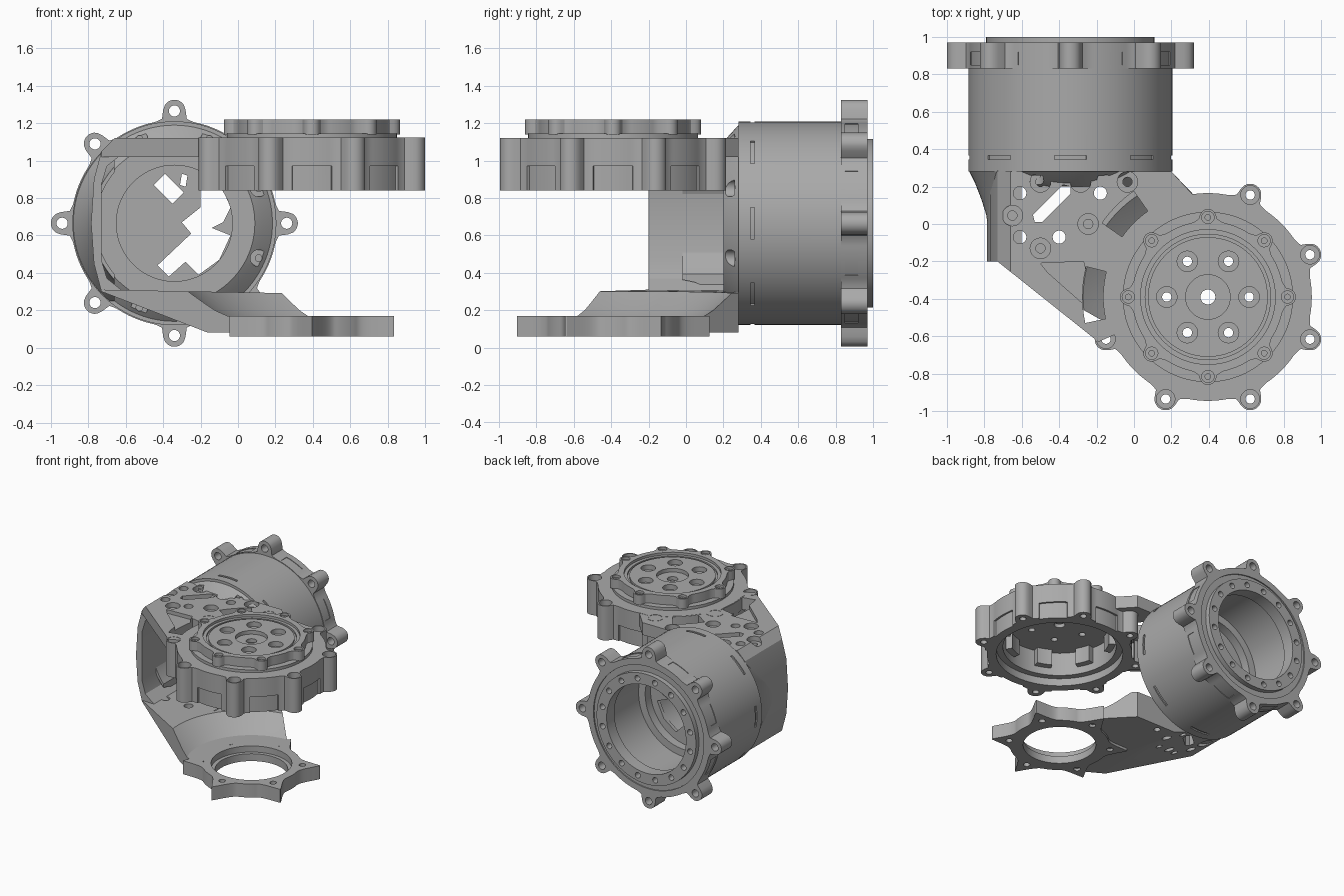
import bpy, bmesh
from math import sin, cos, pi, radians, sqrt

cube = bpy.data.objects.get("Cube")
if cube:
    bpy.data.objects.remove(cube)

grey = bpy.data.materials.new("machined_grey")
grey.use_nodes = True
tone = (0.4, 0.4, 0.4, 1)
grey.diffuse_color = tone
grey.node_tree.nodes["Principled BSDF"].inputs["Base Color"].default_value = tone

HUB = (0.395, -0.39)      # vertical joint axis
BARREL = (-0.34, 0.665)   # horizontal joint axis, as x and z


# ---- outlines ----
def circle(r, n=64):
    return [(r * cos(2 * pi * i / n), r * sin(2 * pi * i / n)) for i in range(n)]


def eared(base, reach, ear, count, phase, n=320):
    """Round outline with rounded screw ears and soft fillets."""
    pts, step = [], 2 * pi / count
    for i in range(n):
        a = 2 * pi * i / n
        d = abs((a - radians(phase) + step / 2) % step - step / 2)
        r = base + 1.2 * max(0, 2.2 * ear / reach - d) ** 2
        if reach * sin(d) < ear:
            r = max(r, reach * cos(d) + sqrt(ear ** 2 - (reach * sin(d)) ** 2))
        pts.append((r * cos(a), r * sin(a)))
    return pts


def sector(r0, r1, mid, half, n=8):
    angles = [radians(mid - half + 2 * half * i / n) for i in range(n + 1)]
    return ([(r1 * cos(a), r1 * sin(a)) for a in angles]
            + [(r0 * cos(a), r0 * sin(a)) for a in reversed(angles)])


def around(r, count, phase=0, at=(0, 0)):
    angles = [radians(phase + 360 * i / count) for i in range(count)]
    return [(at[0] + r * cos(a), at[1] + r * sin(a)) for a in angles]


# ---- solids: every piece is a loft of outlines along an axis ----
def loft(rings, axis="Z", at=(0, 0), closed=False):
    n = len(rings[0][0])
    verts = []
    for outline, h in rings:
        for u, v in outline:
            u, v = u + at[0], v + at[1]
            verts.append((u, v, h) if axis == "Z" else (u, h, v))
    faces, m = [], len(rings)
    for k in range(m if closed else m - 1):
        a, b = k * n, (k + 1) % m * n
        faces += [(a + i, a + (i + 1) % n, b + (i + 1) % n, b + i) for i in range(n)]
    if not closed:
        faces += [tuple(range(n)), tuple(range((m - 1) * n, m * n))]
    return verts, faces


def prism(outline, a, b, axis="Z", at=(0, 0)):
    return loft([(outline, a), (outline, b)], axis, at)


def lathe(profile, axis="Z", at=(0, 0), closed=False, n=64):
    return loft([(circle(r, n), h) for r, h in profile], axis, at, closed)


def screw(at, big, small, bottom, top, depth, axis="Z"):
    """Counterbored hole cutter, head side at top."""
    e = 0.01 if top > bottom else -0.01
    return lathe([(small, bottom), (small, top - depth), (big, top - depth), (big, top + e)],
                 axis, at, n=20)


def build(name, pieces):
    bm = bmesh.new()
    for verts, faces in pieces:
        vs = [bm.verts.new(v) for v in verts]
        for f in faces:
            bm.faces.new([vs[i] for i in f])
    bmesh.ops.recalc_face_normals(bm, faces=bm.faces)
    mesh = bpy.data.meshes.new(name)
    bm.to_mesh(mesh)
    bm.free()
    ob = bpy.data.objects.new(name, mesh)
    bpy.context.scene.collection.objects.link(ob)
    return ob


def part(name, pieces, *steps):
    """Build a part; each step is (operation, cutter pieces)."""
    ob = build(name, pieces)
    for op, cutters in steps:
        cutter = build("cutter", cutters)
        cutter.hide_render = True
        mod = ob.modifiers.new("cut", "BOOLEAN")
        mod.operation, mod.object, mod.solver = op, cutter, "EXACT"
        dg = bpy.context.evaluated_depsgraph_get()
        mesh = bpy.data.meshes.new_from_object(ob.evaluated_get(dg))
        ob.modifiers.clear()
        ob.data = mesh
        bpy.data.objects.remove(cutter)
    ob.data.name = name
    ob.data.materials.clear()
    ob.data.materials.append(grey)
    bpy.ops.object.select_all(action="DESELECT")
    ob.select_set(True)
    bpy.context.view_layer.objects.active = ob
    bpy.ops.object.shade_smooth_by_angle(angle=radians(30))
    return ob


CUT, KEEP = "DIFFERENCE", "INTERSECT"

# ---- horizontal barrel ----
part("barrel", [lathe([(.545, .28), (.545, .96), (.45, .96), (.45, 1), (.36, 1), (.36, .9), (.42, .9),
                       (.42, .5), (.36, .5), (.36, .4), (.31, .4), (.31, .28)],
                      "Y", BARREL, True, 96)],
     (CUT, [prism(sector(.535, .57, 45 * i, 9), .345, .365, "Y", BARREL) for i in range(8)]
      + [prism(circle(.023, 16), .95, 1.02, "Y", p) for p in around(.405, 16, 11, BARREL)]))

part("barrel_flange", [prism(eared(.55, .6, .06, 8, 0), .83, .97, "Y", BARREL)],
     (CUT, [prism(circle(.5), .8, 1.02, "Y", BARREL)]
      + [prism(circle(.03, 20), .8, 1.02, "Y", p) for p in around(.6, 8, 0, BARREL)]
      + [prism(sector(.535, .6, 22.5 + 45 * i, 8), .85, .92, "Y", BARREL) for i in range(8)]))

part("barrel_front_wall", [lathe([(.43, .2), (.47, .23), (.535, .29), (.31, .29), (.31, .2)],
                                 "Y", BARREL, True, 96)],
     (CUT, [screw(p, .045, .018, .32, .19, -.07, "Y") for p in around(.488, 8, 22.5, BARREL)]))

# flared web joining the side wall to the barrel
part("side_flare", [lathe([(.545, .29), (.51, .22), (.475, .13), (.45, .05), (.44, -.02),
                           (.42, -.02), (.42, .29)], "Y", BARREL, True, 96)],
     (KEEP, [prism([(-1, .25), (-.66, .25), (-.66, 1.08), (-1, 1.08)], -.1, .4, "Y")]))

# inner plate with irregular windows
part("inner_plate", [prism(circle(.38), .4, .43, "Y", BARREL)]
     + [prism(circle(.028, 16), .42, .5, "Y", p) for p in [(-.25, .81), (-.32, .595), (-.5, .87)]],
     (CUT, [prism(o, .35, .6, "Y") for o in [
         [(-.45, .87), (-.39, .93), (-.29, .83), (-.35, .77)],
         [(-.31, .87), (-.28, .86), (-.27, .92), (-.3, .93)],
         [(-.2, .85), (-.17, .93), (-.08, .84), (-.04, .75), (-.08, .67), (-.14, .64), (-.04, .6),
          (-.1, .47), (-.21, .39), (-.28, .46), (-.37, .38), (-.43, .44), (-.25, .61),
          (-.3, .67), (-.2, .75)]]]))

# ---- C-shaped bracket ----
screw_spots = [(-.5, .225), (-.285, .225), (-.035, .225), (-.65, .045), (-.245, 0), (-.5, -.13)]
plain_spots = [(-.61, .165), (-.61, -.07), (-.4, -.07), (-.18, .165)]
slot = [(-.54, .05), (-.53, .01), (-.49, .01), (-.34, .16), (-.34, .2), (-.38, .21)]


def pattern(bottom, top, depth):
    return ([screw(p, .055, .025, bottom, top, depth) for p in screw_spots]
            + [prism(circle(.035, 20), bottom, top + .02, "Z", p) for p in plain_spots]
            + [prism(slot, bottom, top + .02)])


part("top_plate", [prism([(-.73, .28), (-.73, -.2), (-.19, -.63), (.1, -.5), (.39, -.39),
                          (.32, .15), (.2, .28)], 1.0, 1.12)],
     (KEEP, [prism([(-.73, 1.02), (-.73, 1.05), (-.66, 1.12), (.6, 1.12), (.6, 1.02)], -.8, .4, "Y")]),
     (CUT, [prism(circle(.54), .9, 1.2, "Z", HUB)] + pattern(.9, 1.12, .04)),
     (CUT, [prism(sector(.56, .69, 135, 10), .9, 1.2, "Z", HUB),
            prism(sector(.56, .67, 179, 13), .9, 1.2, "Z", HUB)]),
     (CUT, [prism([(-.5, -.21), (-.46, -.26), (-.2, -.49), (-.27, -.2)], 1.09, 1.2)]))

part("bottom_plate", [prism([(-.73, .28), (-.73, -.2), (.05, -.64), (.39, -.39), (.45, .02), (.2, .28)],
                            0, .4)],
     (KEEP, [prism([(-.73, .3), (-.16, .08), (.6, .08), (.6, .285), (-.73, .31)], -.8, .4, "Y")]),
     (CUT, [lathe([(.36, 0), (.36, .17), (.49, .17), (.54, .2), (.69, .32)], "Z", HUB, n=96)]
      + pattern(0, .29, .04)))

part("side_wall", [prism([(-.73, .3), (-.77, .45), (-.785, .665), (-.77, .9), (-.73, 1.05), (-.6, 1.05),
                          (-.7, .97), (-.73, .87), (-.73, .47), (-.7, .37), (-.6, .29)],
                         -.2, .285, "Y")])

# ---- upper joint housing ----
part("housing", [prism(eared(.555, .59, .06, 8, 22.5), .84, 1.122, "Z", HUB)],
     (CUT, [lathe([(.47, .8), (.47, .9), (.42, .9), (.42, 1.09)], "Z", HUB, n=96)]
      + [screw(p, .05, .025, .8, 1.122, .06) for p in around(.59, 8, 22.5, HUB)]
      + [prism(sector(.54, .7, 45 * i, 11), .83, .97, "Z", HUB) for i in range(8)]),
     (CUT, [prism(circle(.025, 20), 1, 1.2, "Z", p) for p in around(.22, 6, 0, HUB)]
      + [prism(circle(.04, 24), 1, 1.2, "Z", HUB)]))

# ribs inside the housing bore
part("housing_ribs", [prism(sector(.37, .43, 22.5 + 45 * i, 9), .96, 1.1, "Z", HUB) for i in range(8)])

part("output_hub", [prism(eared(.405, .425, .045, 8, 0), 1.14, 1.22, "Z", HUB)],
     (CUT, [loft([(circle(.36), 1.2), (circle(.36), 1.25)], "Z", HUB)]
      + [screw(p, .033, .015, 1.17, 1.22, .02) for p in around(.425, 8, 0, HUB)]),
     (CUT, [screw(p, .055, .025, 1.1, 1.2, .04) for p in around(.22, 6, 0, HUB)]
      + [screw(HUB, .12, .04, 1.1, 1.2, .03)]
      + [lathe([(.32, 1.185), (.335, 1.185), (.335, 1.21), (.32, 1.21)], "Z", HUB, True)]))

part("hub_step", [lathe([(.455, 1.11), (.455, 1.145), (.3, 1.145), (.3, 1.11)], "Z", HUB, True, 96)])

# ---- lower support ring ----
part("support_ring", [prism(eared(.37, .38, .06, 6, 30), .06, .17, "Z", HUB)],
     (CUT, [lathe([(.27, 0), (.27, .12), (.3, .12), (.3, .2)], "Z", HUB, n=96)]
      + [prism(circle(.025, 20), 0, .2, "Z", p) for p in around(.38, 6, 30, HUB)]))
